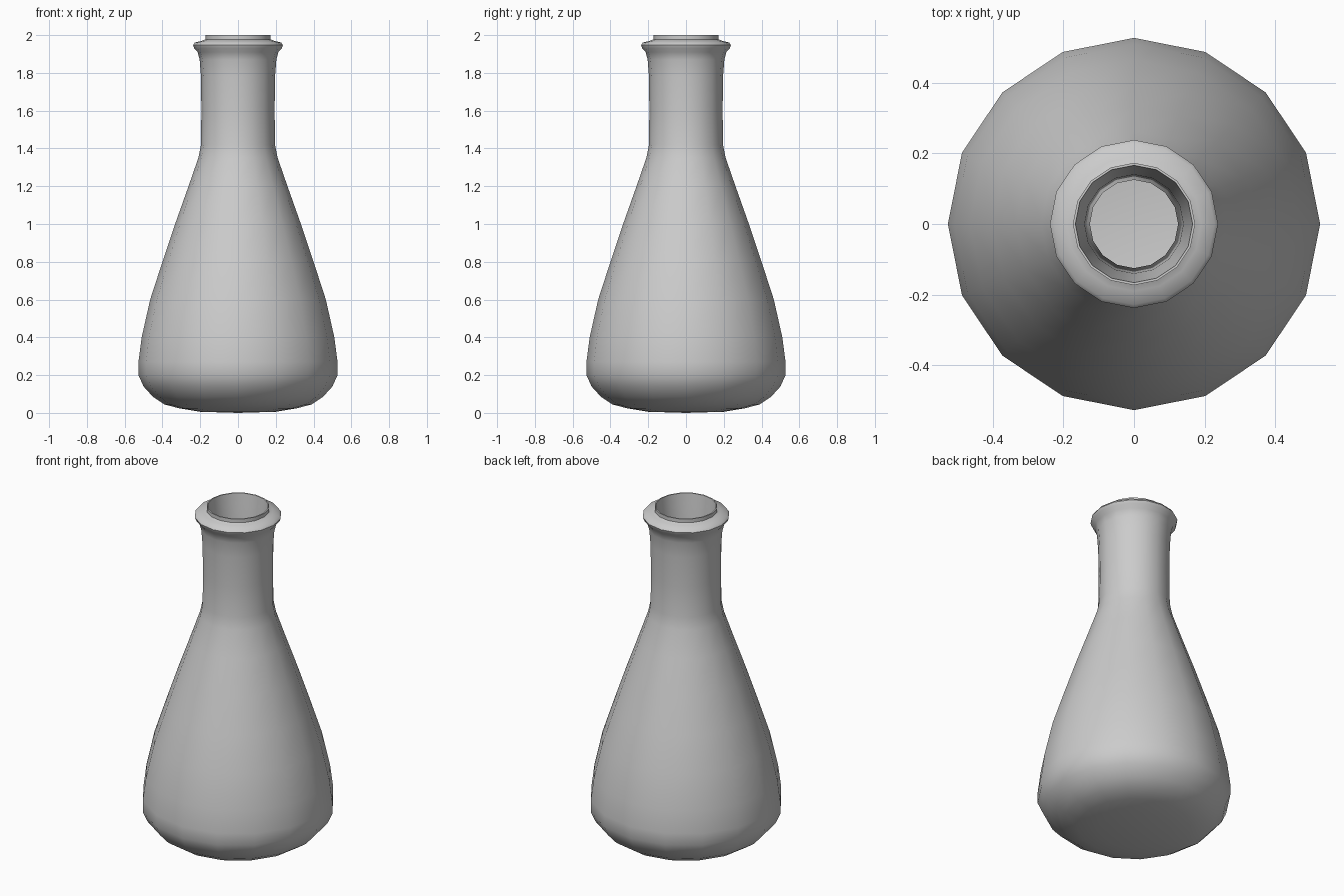
import bpy, bmesh
from math import cos, sin, pi, radians

if "Cube" in bpy.data.objects:
    bpy.data.objects.remove(bpy.data.objects["Cube"])

SIDES = 16

# Outer wall (base to rim), then inner wall (rim to floor): radius, height
profile = [
    (0.0, 0.0), (0.20, 0.006), (0.31, 0.024), (0.39, 0.045), (0.45, 0.085),
    (0.50, 0.14), (0.527, 0.20), (0.527, 0.27), (0.51, 0.40), (0.465, 0.60),
    (0.40, 0.80), (0.333, 1.0), (0.262, 1.2), (0.21, 1.35), (0.196, 1.42),
    (0.194, 1.60), (0.196, 1.78), (0.203, 1.87), (0.214, 1.91),
    (0.232, 1.93), (0.238, 1.947), (0.228, 1.961), (0.19, 1.97),
    (0.173, 1.978), (0.173, 2.0), (0.166, 2.0),
    (0.160, 1.94), (0.140, 1.75), (0.125, 1.42),
    (0.20, 1.2), (0.34, 0.8), (0.45, 0.40), (0.465, 0.23),
    (0.39, 0.11), (0.25, 0.07), (0.0, 0.06),
]


def revolve(name, points):
    """Spin a profile about z; points on the axis become poles."""
    bm = bmesh.new()
    rings = []
    for r, z in points:
        if r == 0:
            rings.append([bm.verts.new((0, 0, z))] * SIDES)
        else:
            rings.append([bm.verts.new((r * cos(2 * pi * i / SIDES),
                                        r * sin(2 * pi * i / SIDES), z))
                          for i in range(SIDES)])
    for a, b in zip(rings, rings[1:]):
        for i in range(SIDES):
            j = (i + 1) % SIDES
            bm.faces.new(list(dict.fromkeys([a[i], a[j], b[j], b[i]])))
    bmesh.ops.recalc_face_normals(bm, faces=bm.faces)
    mesh = bpy.data.meshes.new(name)
    bm.to_mesh(mesh)
    bm.free()
    obj = bpy.data.objects.new(name, mesh)
    bpy.context.collection.objects.link(obj)
    bpy.context.view_layer.objects.active = obj
    obj.select_set(True)
    bpy.ops.object.shade_smooth_by_angle(angle=radians(50))
    return obj


revolve("flask", profile)
